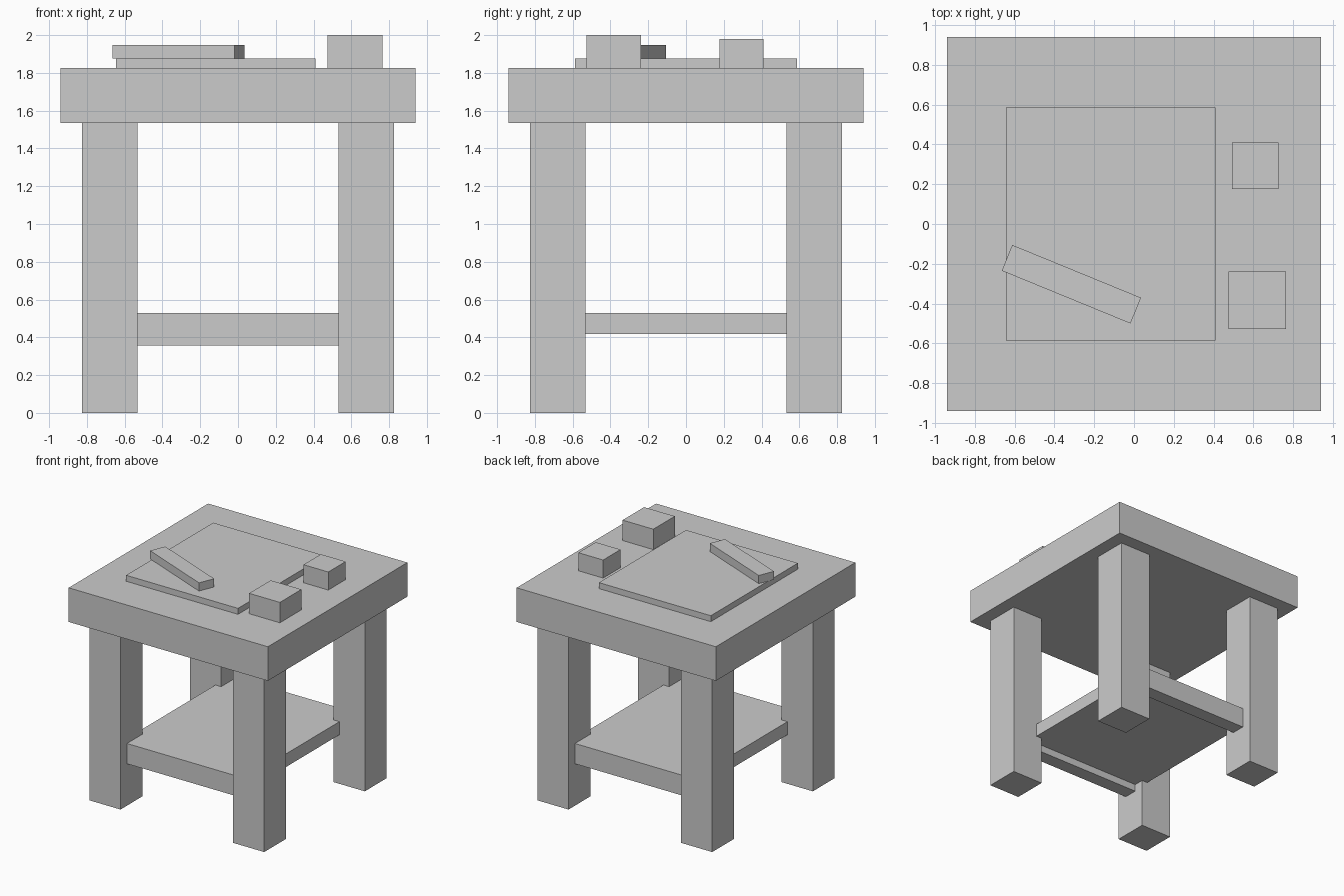
import bpy
from math import radians

if "Cube" in bpy.data.objects:
    bpy.data.objects.remove(bpy.data.objects["Cube"], do_unlink=True)

grey = bpy.data.materials.new("light_grey")
grey.use_nodes = True
grey.diffuse_color = (0.6, 0.6, 0.6, 1)
grey.node_tree.nodes["Principled BSDF"].inputs["Base Color"].default_value = (0.6, 0.6, 0.6, 1)


def box(name, x, y, bottom, top, width, depth, turn=0):
    """Flat-sided block centred on x, y between two heights."""
    bpy.ops.mesh.primitive_cube_add(size=1, location=(x, y, (bottom + top) / 2))
    ob = bpy.context.object
    ob.name = name
    ob.scale = (width, depth, top - bottom)
    ob.rotation_euler.z = radians(turn)
    ob.data.materials.append(grey)
    return ob


TOP_UNDER, TOP = 1.535, 1.826
SHELF_TOP = 0.53
LEG = 0.678       # leg centre offset
LEG_WIDTH = 0.294
RAIL_DEPTH = 0.12

# Table top
box("table_top", 0, 0, TOP_UNDER, TOP, 1.88, 1.88)

# Legs, and the rails joining them at front and back
for y_name, sy in (("front", -1), ("back", 1)):
    for x_name, sx in (("right", -1), ("left", 1)):
        box(f"{y_name}_{x_name}_leg", sx * LEG, sy * LEG, 0, TOP_UNDER, LEG_WIDTH, LEG_WIDTH)
    box(f"{y_name}_rail", 0, sy * LEG, 0.357, SHELF_TOP, 2 * LEG - LEG_WIDTH, RAIL_DEPTH)

# Shelf resting between the rails
box("lower_shelf", 0, 0, 0.418, SHELF_TOP, 1.17, 2 * LEG - RAIL_DEPTH)

# Items on the table
MAT_TOP = 1.877
box("work_mat", -0.117, 0, TOP, MAT_TOP, 1.056, 1.174)
box("wooden_bar", -0.315, -0.303, MAT_TOP, 1.947, 0.70, 0.14, turn=-22.3)
box("large_block", 0.62, -0.383, TOP, 2.0, 0.29, 0.29)
box("small_block", 0.611, 0.294, TOP, 1.98, 0.234, 0.234)
